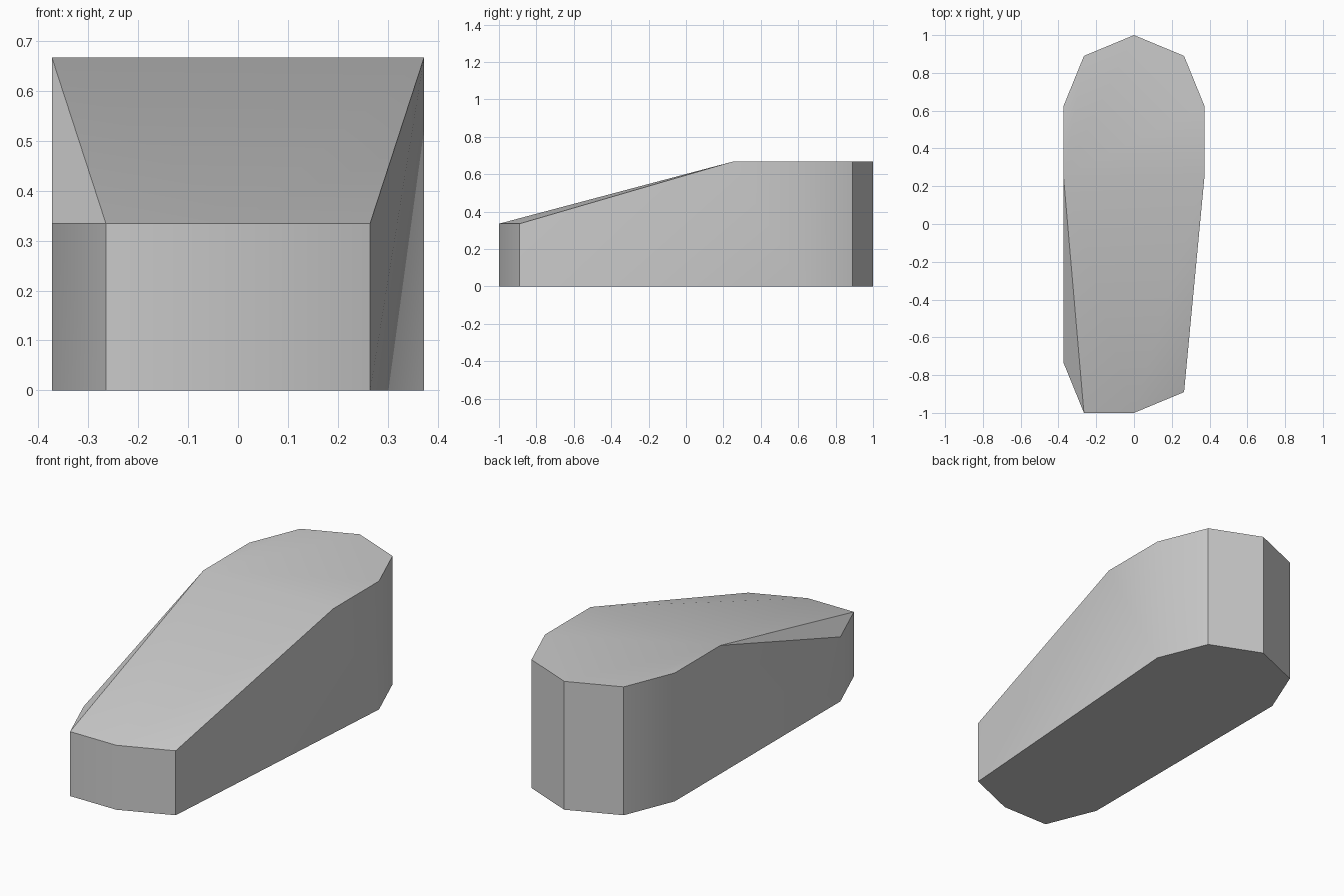
import bpy, bmesh, math

cube = bpy.data.objects.get("Cube")
if cube:
    bpy.data.objects.remove(cube, do_unlink=True)

WIDE, NARROW = 0.373, 0.265   # half widths
LOW, HIGH = 0.335, 0.667      # front and back heights

# Plan outline: rounded back end, skewed front end
back = [(-WIDE, 0.625), (-NARROW, 0.89), (0, 1), (NARROW, 0.89), (WIDE, 0.625)]
front = [(-WIDE, -0.735), (-NARROW, -1), (0, -1), (NARROW, -0.89)]
ridge = [(-WIDE, 0.25), (WIDE, 0.25)]

bm = bmesh.new()


def add_points(outline, z):
    for x, y in outline:
        bm.verts.new((x, y, z))


add_points(back + front, 0)
add_points(front, LOW)
add_points(ridge + back, HIGH)

# Wedge body: closed skin around the outlines, flat areas merged
bmesh.ops.convex_hull(bm, input=bm.verts[:])
bmesh.ops.dissolve_limit(bm, angle_limit=math.radians(0.5),
                         verts=bm.verts[:], edges=bm.edges[:])
bmesh.ops.recalc_face_normals(bm, faces=bm.faces[:])
mesh = bpy.data.meshes.new("wedge_body")
bm.to_mesh(mesh)
bm.free()
body = bpy.data.objects.new("wedge_body", mesh)
bpy.context.collection.objects.link(body)

# Plain grey
grey = bpy.data.materials.new("light_grey")
grey.use_nodes = True
colour = (0.6, 0.6, 0.6, 1)
grey.diffuse_color = colour
grey.node_tree.nodes["Principled BSDF"].inputs["Base Color"].default_value = colour
mesh.materials.append(grey)

# Soft shading over shallow bends, sharp corners elsewhere
bpy.ops.object.select_all(action="DESELECT")
body.select_set(True)
bpy.context.view_layer.objects.active = body
bpy.ops.object.shade_smooth_by_angle(angle=math.radians(30))
